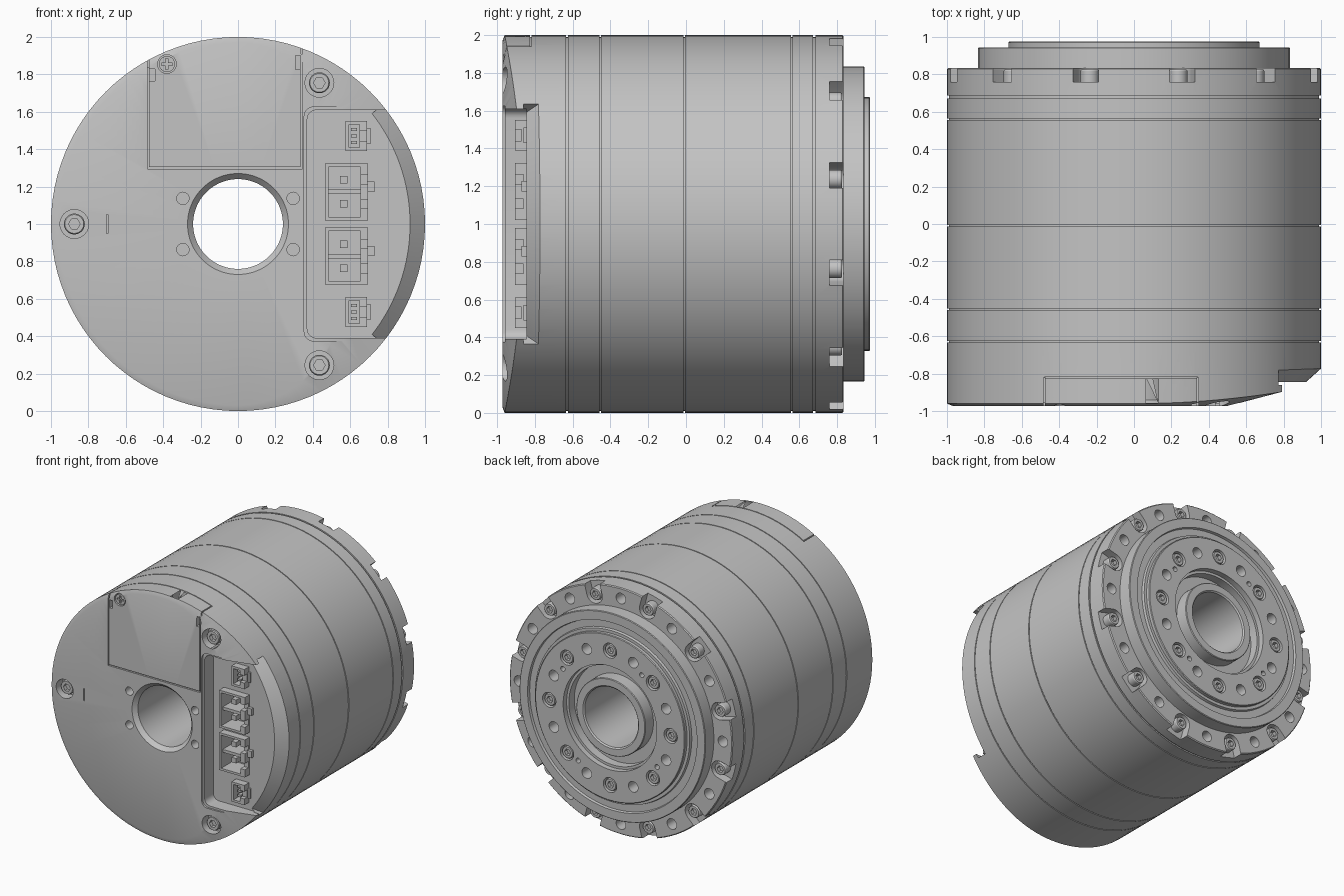
import bpy, bmesh, math
from math import cos, sin, pi, radians

if "Cube" in bpy.data.objects:
    bpy.data.objects.remove(bpy.data.objects["Cube"], do_unlink=True)

grey = bpy.data.materials.new("machined_grey")
grey.use_nodes = True
colour = (0.55, 0.55, 0.55, 1)
grey.diffuse_color = colour
grey.node_tree.nodes["Principled BSDF"].inputs["Base Color"].default_value = colour


# ---------- helpers: everything turns around, or extrudes along, the y axis ----------
def lathe(bm, prof, cx=0, cz=1, n=96, hook=None, closed=True, span=None):
    """Turn a profile of (radius, y) points around the axis through (cx, cz)."""
    a0, a1 = span or (0, 2 * pi)
    rings = []
    for k in range(n + 1 if span else n):
        a = a0 + (a1 - a0) * k / n
        ring = []
        for i, (r, y) in enumerate(prof):
            if hook:
                r, y = hook(i, r, y, a)
            ring.append(bm.verts.new((cx + r * cos(a), y, cz + r * sin(a))))
        rings.append(ring)
    m = len(prof)
    for k in range(n):
        p, q = rings[k], rings[(k + 1) % len(rings)]
        for i in range(m if closed else m - 1):
            j = (i + 1) % m
            bm.faces.new((p[i], p[j], q[j], q[i]))
    if span:
        bm.faces.new(rings[0])
        bm.faces.new(rings[-1])
    elif not closed:
        bm.faces.new([r[0] for r in rings])
        bm.faces.new([r[-1] for r in rings])


def prism(bm, pts, y0, y1):
    a = [bm.verts.new((x, y0, z)) for x, z in pts]
    b = [bm.verts.new((x, y1, z)) for x, z in pts]
    for i in range(len(a)):
        j = (i + 1) % len(a)
        bm.faces.new((a[i], a[j], b[j], b[i]))
    bm.faces.new(a)
    bm.faces.new(b)


def box(bm, x0, x1, z0, z1, y0, y1):
    prism(bm, [(x0, z0), (x1, z0), (x1, z1), (x0, z1)], y0, y1)


def disc(bm, x, z, r, y0, y1, n=24):
    prism(bm, [(x + r * cos(2 * pi * k / n), z + r * sin(2 * pi * k / n)) for k in range(n)], y0, y1)


def polar(r, deg):
    return r * cos(radians(deg)), 1 + r * sin(radians(deg))


def socket_screw(bm, x, z, r, base, top):
    """Cap head with a hexagonal recess."""
    d = 1 if top > base else -1
    def hexagon(i, rad, y, a):
        if i >= 3:
            rad *= cos(pi / 6) / cos(a % (pi / 3) - pi / 6)
        return rad, y
    lathe(bm, [(r, base), (r, top - d * .008), (r * .9, top), (r * .55, top), (r * .55, top - d * .03)],
          x, z, 24, hexagon, closed=False)


def finish(bm, name):
    bmesh.ops.recalc_face_normals(bm, faces=bm.faces)
    me = bpy.data.meshes.new(name)
    bm.to_mesh(me)
    bm.free()
    me.materials.append(grey)
    ob = bpy.data.objects.new(name, me)
    bpy.context.collection.objects.link(ob)
    return ob


def activate(ob):
    bpy.ops.object.select_all(action='DESELECT')
    ob.select_set(True)
    bpy.context.view_layer.objects.active = ob


def cut(ob, draw, *args, **kw):
    """Subtract whatever draw(bm, ...) builds."""
    bm = bmesh.new()
    draw(bm, *args, **kw)
    tool = finish(bm, "cutter")
    mod = ob.modifiers.new("cut", 'BOOLEAN')
    mod.operation, mod.solver, mod.object = 'DIFFERENCE', 'EXACT', tool
    activate(ob)
    bpy.ops.object.modifier_apply(modifier=mod.name)
    bpy.data.objects.remove(tool, do_unlink=True)


def smooth(ob):
    activate(ob)
    bpy.ops.object.shade_smooth_by_angle(angle=radians(28))


# ---------- main housing: drum with seams and a front edge bevel widening to the left ----------
FACE, FLOOR = -.972, -.845
prof = [(.24, .68), (.24, -.94), (.27, FACE), (.97, FACE), (1, -.96)]
for s in (-.63, -.455, -.01, .56):
    prof += [(1, s - .004), (.99, s - .004), (.99, s + .004), (1, s + .004)]
prof += [(1, .672), (.99, .672), (.99, .68)]


def front_bevel(i, r, y, a):
    c = max(0, cos(a)) ** 2
    return (r - .43 * c if i == 3 else r), (y + .1 * c if i == 4 else y)


bm = bmesh.new()
lathe(bm, prof, hook=front_bevel)
housing = finish(bm, "main_housing")


# connector bay, open at the side, with a stepped lip and bevelled outer rim
def bay(bm, grow, depth):
    x, h, r = .37 - grow, .61 + grow, .05
    pts = [(1.2, 1 - h), (1.2, 1 + h)]
    for side, start in ((1, 90), (-1, 180)):
        for k in range(6):
            px, pz = polar(r, start + 18 * k)
            pts.append((x + r + px, pz + side * (h - r)))
    prism(bm, pts, -1.1, depth)


cut(housing, bay, 0, FLOOR)
cut(housing, bay, .016, FACE + .015)
cut(housing, lathe, [(.95, -.86), (.96, FLOOR), (1.06, -.755), (1.2, -.755), (1.2, -.86)],
    cx=-.04, n=32, span=(radians(-38), radians(38)))

# access lid: seam lines on the face and over the rim
cut(housing, box, -.485, -.475, 1.3, 2.1, -1.1, FACE + .015)
cut(housing, box, .335, .345, 1.3, 2.1, -1.1, FACE + .015)
cut(housing, box, -.485, .345, 1.295, 1.305, -1.1, FACE + .015)
cut(housing, box, -.484, -.476, 1.84, 2.1, -1.1, -.82)
cut(housing, box, .336, .344, 1.91, 2.1, -1.1, -.82)
cut(housing, lathe, [(.99, -.826), (.99, -.818), (1.1, -.818), (1.1, -.826)],
    n=24, span=(radians(70), radians(118.7)))

FRONT_SCREWS = [(-.875, 1), (.435, 1.755), (.435, .245)]
LID_SCREW = (-.38, 1.855)


def front_holes(bm):
    for x, z in FRONT_SCREWS:
        disc(bm, x, z, .077, -1.1, -.89)
    for sx in (-1, 1):
        for sz in (-1, 1):
            disc(bm, sx * .295, 1 + sz * .137, .033, -1.1, -.87)
    disc(bm, *LID_SCREW, .05, -1.1, -.94)
    box(bm, -.473, -.445, 1.765, 1.83, -1.1, -.93)
    box(bm, .307, .333, 1.825, 1.9, -1.1, -.93)
    box(bm, -.704, -.696, .95, 1.05, -1.1, FACE + .01)


cut(housing, front_holes)

# ---------- connectors: (centre z, left x, right x, half height, pin heights) ----------
CONNECTORS = [("power_socket_upper", 1.172, .465, .695, .152, (-.065, .065)),
              ("power_socket_lower", .828, .465, .695, .152, (-.065, .065)),
              ("signal_socket_upper", 1.47, .575, .69, .08, (-.035, 0, .035)),
              ("signal_socket_lower", .53, .575, .69, .08, (-.035, 0, .035))]
for name, z, x0, x1, h, pins in CONNECTORS:
    cut(housing, box, x0 + .005, x1 - .005, z - h + .005, z + h - .005, -1, -.72)
    bm = bmesh.new()
    box(bm, x0, x1, z - h, z + h, -.905, -.7)
    shell = finish(bm, name)
    wall = .018
    cut(shell, box, x0 + wall, x1 - .04, z - h + wall, z + h - wall, -1, -.75)
    bm = bmesh.new()
    if len(pins) == 2:
        # keyed side slots, contact pins, centre rib and latch tab
        for p in pins:
            cut(shell, box, x1 - .06, x1 + .02, z + p - .025, z + p + .025, -1, -.86)
            box(bm, x0 + .08, x0 + .12, z + p - .02, z + p + .02, -.86, -.74)
        box(bm, x0 + .01, x1 - .03, z - .012, z + .012, -.885, -.74)
        box(bm, x1 - .005, x1 + .035, z + .0, z + .055, -.87, -.83)
    else:
        cut(shell, box, x1 - .06, x1 + .02, z - .03, z + .03, -1, -.87)
        for p in pins:
            box(bm, x0 + .03, x0 + .06, z + p - .008, z + p + .008, -.87, -.74)
        box(bm, x1 - .005, x1 + .02, z - .04, z + .04, -.86, -.83)
    finish(bm, name + "_pins")
smooth(housing)

# ---------- front screws ----------
bm = bmesh.new()
for x, z in FRONT_SCREWS:
    socket_screw(bm, x, z, .056, -.87, -.945)
smooth(finish(bm, "front_screws"))
bm = bmesh.new()
disc(bm, *LID_SCREW, .043, -.93, -.966)
lid_screw = finish(bm, "lid_screw")
x, z = LID_SCREW
cut(lid_screw, box, x - .03, x + .03, z - .007, z + .007, -1, -.95)
cut(lid_screw, box, x - .007, x + .007, z - .03, z + .03, -1, -.95)
smooth(lid_screw)

# ---------- rear flange: twelve open notches with screws, twelve plain holes between ----------
bm = bmesh.new()
lathe(bm, [(.24, .68), (.99, .68), (.99, .686), (1, .686), (1, .828), (.993, .835), (.24, .835)])
flange = finish(bm, "rear_flange")


def notches(bm):
    for k in range(12):
        a = radians(15 + 30 * k)
        w = .07
        local = [(1.2, -w), (1.2, w)] + [(.915 + w * cos(t), w * sin(t))
                                         for t in (pi / 2 + pi * j / 10 for j in range(11))]
        prism(bm, [(u * cos(a) - v * sin(a), 1 + u * sin(a) + v * cos(a)) for u, v in local], .76, .9)
        disc(bm, *polar(.915, 30 * k), .043, .74, .9)


cut(flange, notches)
smooth(flange)
bm = bmesh.new()
for k in range(12):
    socket_screw(bm, *polar(.915, 15 + 30 * k), .05, .75, .825)
smooth(finish(bm, "flange_screws"))

# ---------- output hub: stepped disc, ring groove, recess and hollow shaft ----------
bm = bmesh.new()
lathe(bm, [(.24, .8), (.835, .8), (.835, .94), (.83, .945), (.76, .945), (.755, .925), (.70, .925),
           (.695, .945), (.672, .945), (.672, .97), (.667, .975), (.42, .975), (.42, .93), (.40, .93),
           (.40, .86), (.31, .86), (.31, .96), (.305, .965), (.25, .965), (.24, .955)])
hub = finish(bm, "output_hub")


def hub_holes(bm):
    for k in range(8):
        disc(bm, *polar(.545, 45 * k), .06, .93, 1.1)
        disc(bm, *polar(.545, 45 * k + 22.5), .043, .88, 1.1)
    for k in range(4):
        disc(bm, *polar(.51, 90 * k + 34), .02, .9, 1.1, n=12)


cut(hub, hub_holes)
smooth(hub)
bm = bmesh.new()
for k in range(8):
    socket_screw(bm, *polar(.545, 45 * k), .05, .92, .968)
smooth(finish(bm, "hub_screws"))
